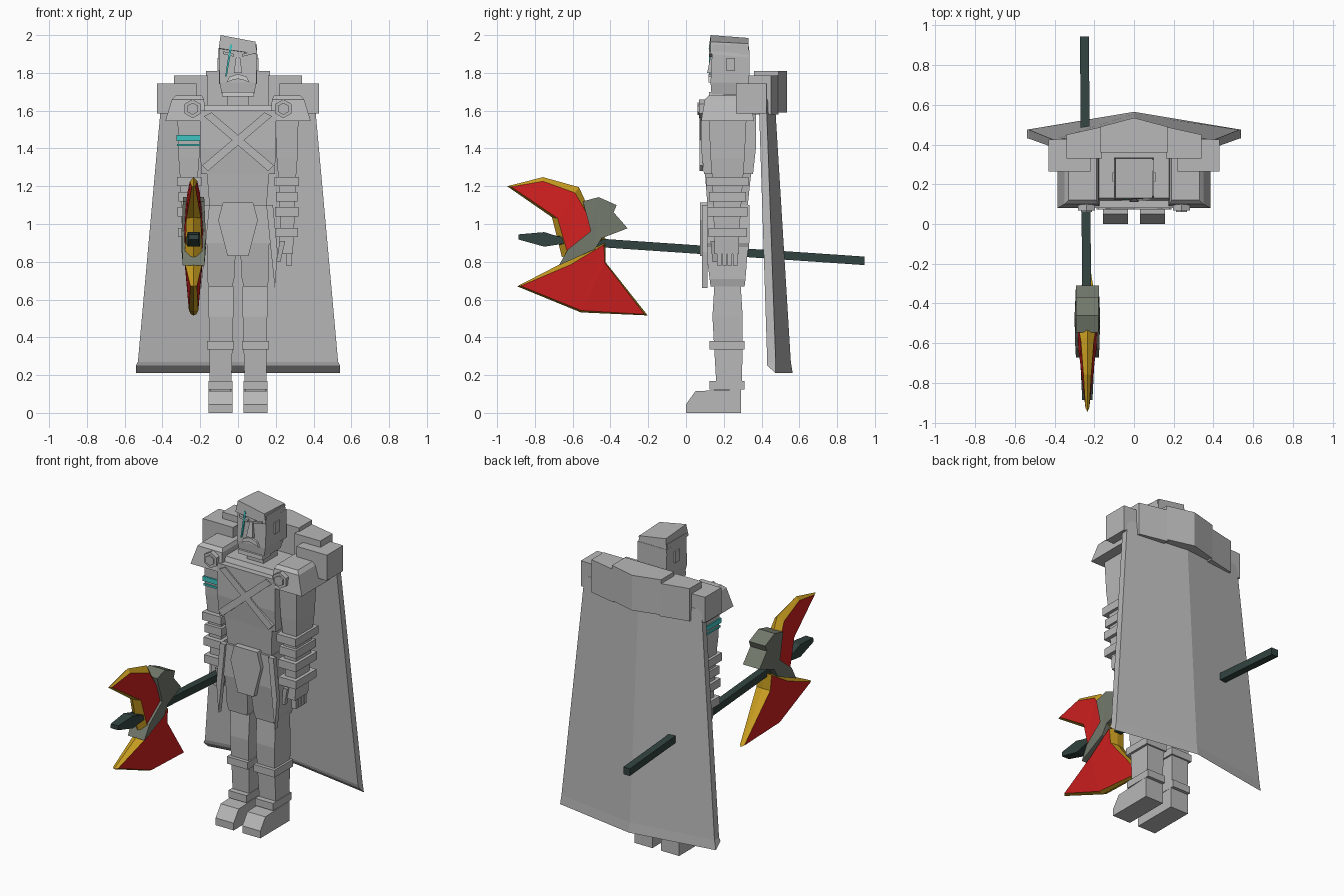
import bpy, bmesh, math
from mathutils import Vector


def material(name, rgb):
    m = bpy.data.materials.new(name)
    m.diffuse_color = (*rgb, 1)
    return m


GREY = material("plain_grey", (0.48, 0.48, 0.48))
PALE = material("pale_grey", (0.62, 0.62, 0.62))
CYAN = material("cyan", (0.05, 0.56, 0.54))
RED = material("red", (0.63, 0.014, 0.014))
GOLD = material("gold", (0.60, 0.35, 0.015))
STEEL = material("green_grey_steel", (0.17, 0.19, 0.15))
DARK = material("dark_green", (0.032, 0.058, 0.051))


def finish(name, bm, mats, mirror=False):
    bmesh.ops.recalc_face_normals(bm, faces=bm.faces)
    me = bpy.data.meshes.new(name)
    bm.to_mesh(me)
    bm.free()
    for m in mats:
        me.materials.append(m)
    ob = bpy.data.objects.new(name, me)
    bpy.context.collection.objects.link(ob)
    if mirror:
        ob.modifiers.new("mirror", 'MIRROR').use_mirror_merge = False
    return ob


def loft(name, rings, mat=GREY, mirror=False):
    """Closed solid through rings of equal point count."""
    bm = bmesh.new()
    vs = [[bm.verts.new(p) for p in r] for r in rings]
    n = len(vs[0])
    for a, b in zip(vs, vs[1:]):
        for i in range(n):
            bm.faces.new((a[i], a[(i + 1) % n], b[(i + 1) % n], b[i]))
    bm.faces.new(vs[0])
    bm.faces.new(vs[-1])
    return finish(name, bm, [mat], mirror)


def block(name, secs, mat=GREY, mirror=False):
    """Stack of rectangles (z, x0, x1, y0, y1)."""
    return loft(name, [[(a, c, z), (b, c, z), (b, d, z), (a, d, z)]
                       for z, a, b, c, d in secs], mat, mirror)


def box(name, x0, x1, y0, y1, z0, z1, mat=GREY, mirror=False):
    return block(name, [(z0, x0, x1, y0, y1), (z1, x0, x1, y0, y1)], mat, mirror)


def prism(name, pts, z0, z1):
    return loft(name, [[(x, y, z) for x, y in pts] for z in (z0, z1)])


def front_plate(name, pts, y0, y1, mat=GREY, mirror=False):
    return loft(name, [[(x, y, z) for x, z in pts] for y in (y0, y1)], mat, mirror)


# feet, legs and knee bands
loft("foot", [[(x + s, y, z) for y, z in ((0, 0), (0, .045), (.05, .115), (.29, .125), (.29, 0))]
              for x, s in ((.03, 0), (.155, 0))], mirror=True)
block("ankle", [(.11, .04, .145, .15, .28), (.14, .04, .145, .15, .28)], mirror=True)
box("ankle_band", .03, .155, .125, .31, .125, .17, mirror=True)
block("lower_leg", [(.16, .035, .15, .16, .295), (.33, .03, .15, .15, .30),
                    (.51, .025, .155, .14, .30), (.67, .025, .155, .15, .29)], mirror=True)
box("knee_band", .02, .165, .125, .31, .335, .38, mirror=True)
block("thigh", [(.67, .03, .155, .13, .31), (.71, .02, .165, .125, .315),
                (.90, .01, .16, .10, .33)], mirror=True)

# hips, waist and loincloth
block("hips", [(.84, -.145, .145, .11, .33), (.9, -.17, .17, .10, .335), (1.1, -.155, .155, .10, .335)])
block("waist", [(1.08, -.15, .15, .115, .325), (1.27, -.165, .165, .10, .345)])
front_plate("loincloth", [(-.055, .83), (.055, .83), (.105, 1.02), (.08, 1.115), (-.08, 1.115), (-.105, 1.02)],
            .075, .12)
front_plate("coat_tail", [(.195, .66), (.21, .85), (.185, 1.1), (.15, 1.1), (.175, .85)], .085, .115,
            mirror=True)

# chest with crossed straps
block("chest", [(1.265, -.195, .195, .095, .355), (1.4, -.2, .2, .08, .37), (1.6, -.2, .2, .08, .37)])
block("upper_chest", [(1.58, -.30, .30, .11, .37), (1.63, -.22, .22, .13, .36)])
for s in (1, -1):
    front_plate("chest_strap", [(-.18 * s, 1.57), (-.14 * s, 1.59), (.19 * s, 1.31), (.16 * s, 1.28)],
                .072, .09)

# shoulder pads with hexagonal bosses
block("shoulder_pad", [(1.545, .17, .385, .08, .36), (1.66, .18, .35, .10, .34), (1.68, .19, .33, .12, .33)],
      mirror=True)
for r, y, nm in ((.05, .068, "shoulder_boss"), (.032, .06, "boss_cap")):
    hexa = [(.24 + r * math.sin(k * math.pi / 3), 1.61 + r * math.cos(k * math.pi / 3)) for k in range(6)]
    front_plate(nm, hexa, y, .12, mirror=True)

# arms, forearm bands and hands
block("upper_arm", [(1.22, .215, .305, .14, .30), (1.35, .205, .315, .13, .31), (1.56, .20, .32, .12, .32)],
      mirror=True)
block("forearm", [(.92, .225, .295, .15, .28), (1.22, .215, .305, .14, .30)], mirror=True)
for z0, z1, g in ((1.2, 1.25, .066), (1.12, 1.17, .058), (1.04, 1.09, .062), (.93, .98, .06)):
    box("forearm_band", .258 - g, .258 + g, .22 - 1.7 * g, .22 + 1.7 * g, z0, z1, mirror=True)
block("palm", [(.84, .215, .29, .15, .28), (.93, .22, .295, .15, .28)], mirror=True)
for k in range(4):
    box("finger", .255, .285, .165 + .028 * k, .188 + .028 * k, .78, .85, mirror=True)
block("thumb", [(.80, .205, .225, .14, .165), (.91, .22, .25, .13, .17)], mirror=True)
box("arm_stripe_wide", -.325, -.195, .115, .325, 1.44, 1.47, CYAN)
box("arm_stripe_thin", -.322, -.198, .118, .322, 1.412, 1.424, CYAN)

# neck, head and hair
block("neck", [(1.58, -.06, .06, .17, .31), (1.72, -.055, .055, .17, .31)])
block("head", [(1.685, -.085, .085, .135, .30), (1.75, -.098, .098, .13, .32), (1.95, -.1, .1, .14, .325)])
loft("hair", [[(-.102, .12, 1.93), (.102, .13, 1.90), (.102, .335, 1.88), (-.102, .335, 1.88)],
              [(-.092, .13, 2.0), (.092, .13, 1.965), (.092, .33, 1.955), (-.092, .33, 1.985)]])
box("hair_back", -.1, .1, .28, .335, 1.74, 1.92)
box("ear", .09, .108, .215, .26, 1.81, 1.88, mirror=True)
block("nose", [(1.80, -.022, .022, .112, .15), (1.89, -.01, .01, .13, .15)])
front_plate("brow", [(.02, 1.885), (.08, 1.90), (.08, 1.915), (.02, 1.90)], .122, .15, mirror=True)
front_plate("moustache", [(-.06, 1.75), (-.045, 1.78), (0, 1.795), (.045, 1.78), (.06, 1.75), (.035, 1.76),
                          (0, 1.768), (-.035, 1.76)], .118, .15, PALE)
box("chin_beard", -.085, .085, .122, .2, 1.675, 1.70, PALE)
front_plate("face_stripe", [(-.068, 1.78), (-.06, 1.78), (-.03, 1.95), (-.042, 1.95)], .121, .13, CYAN)

# fur collar blocks
prism("collar_middle", [(-.17, .36), (.17, .36), (.17, .49), (0, .535), (-.17, .49)], 1.59, 1.81)
for s in (1, -1):
    prism("collar_side", [(.16 * s, .33), (.34 * s, .33), (.34 * s, .45), (.16 * s, .49)], 1.58, 1.785)
    prism("collar_end", [(.22 * s, .265), (.43 * s, .265), (.43 * s, .425), (.22 * s, .435)], 1.585, 1.745)


# cape: folded plate, flaring downwards
def cape_ring(z, zf, w, edge, mid, t):
    return [(-w, edge, zf), (0, mid, zf), (w, edge, zf),
            (w, edge + t, z), (0, mid + t, z), (-w, edge + t, z)]


loft("cape", [cape_ring(.21, .25, .54, .43, .52, .045), cape_ring(.27, .27, .53, .43, .51, .045),
              cape_ring(1.66, 1.66, .405, .385, .43, .04)])

# axe
AX = -.235


def blade(name, outer, inner, t, side, rim, reach=.62):
    """Lens plate: outline on the mid plane, thick side faces that thin out to the tips."""
    bm = bmesh.new()
    mid = [bm.verts.new((AX, *p)) for p in outer]
    n = len(mid)
    for s in (1, -1):
        vs = []
        for y, z in inner:
            h = t * max(.08, 1 - math.hypot(y + .5, z - .9) / reach)
            vs.append(bm.verts.new((AX + s * h, y, z)))
        for i in range(n):
            j = (i + 1) % n
            bm.faces.new((mid[i], mid[j], vs[j], vs[i])).material_index = 1
        face = bm.faces.new(vs)
        bmesh.ops.triangulate(bm, faces=[face])
    return finish(name, bm, [side, rim])


blade("upper_blade",
      [(-.947, 1.2), (-.757, 1.248), (-.567, 1.195), (-.53, 1.115), (-.425, .92), (-.657, .824), (-.71, 1.036)],
      [(-.925, 1.197), (-.757, 1.226), (-.588, 1.165), (-.55, 1.10), (-.45, .92), (-.625, .84), (-.68, 1.03)],
      .06, RED, GOLD)
blade("lower_blade",
      [(-.894, .67), (-.636, .803), (-.425, .905), (-.425, .797), (-.203, .516), (-.557, .532)],
      [(-.875, .672), (-.61, .785), (-.435, .89), (-.43, .795), (-.22, .522), (-.555, .542)],
      .06, RED, GOLD)
socket = [(-.546, 1.12), (-.462, 1.142), (-.367, 1.10), (-.383, 1.062), (-.309, .977), (-.446, .925),
          (-.483, .866), (-.673, .781), (-.625, .866), (-.504, .962)]
blade("axe_socket", socket, socket, .066, STEEL, STEEL, 1.6)
spike = [(-.887, .945), (-.75, .957), (-.68, .935), (-.62, .925), (-.62, .9), (-.75, .88), (-.887, .918)]
blade("axe_spike", spike, spike, .045, DARK, DARK, .9)

# shaft, square in section, slightly tilted
a, b = Vector((-.25, .945, .805)), Vector((-.235, -.68, .915))
h = .0225
loft("axe_shaft", [[(p.x + i * h, p.y, p.z + j * h) for i, j in ((-1, -1), (1, -1), (1, 1), (-1, 1))]
                   for p in (a, b)], DARK)
